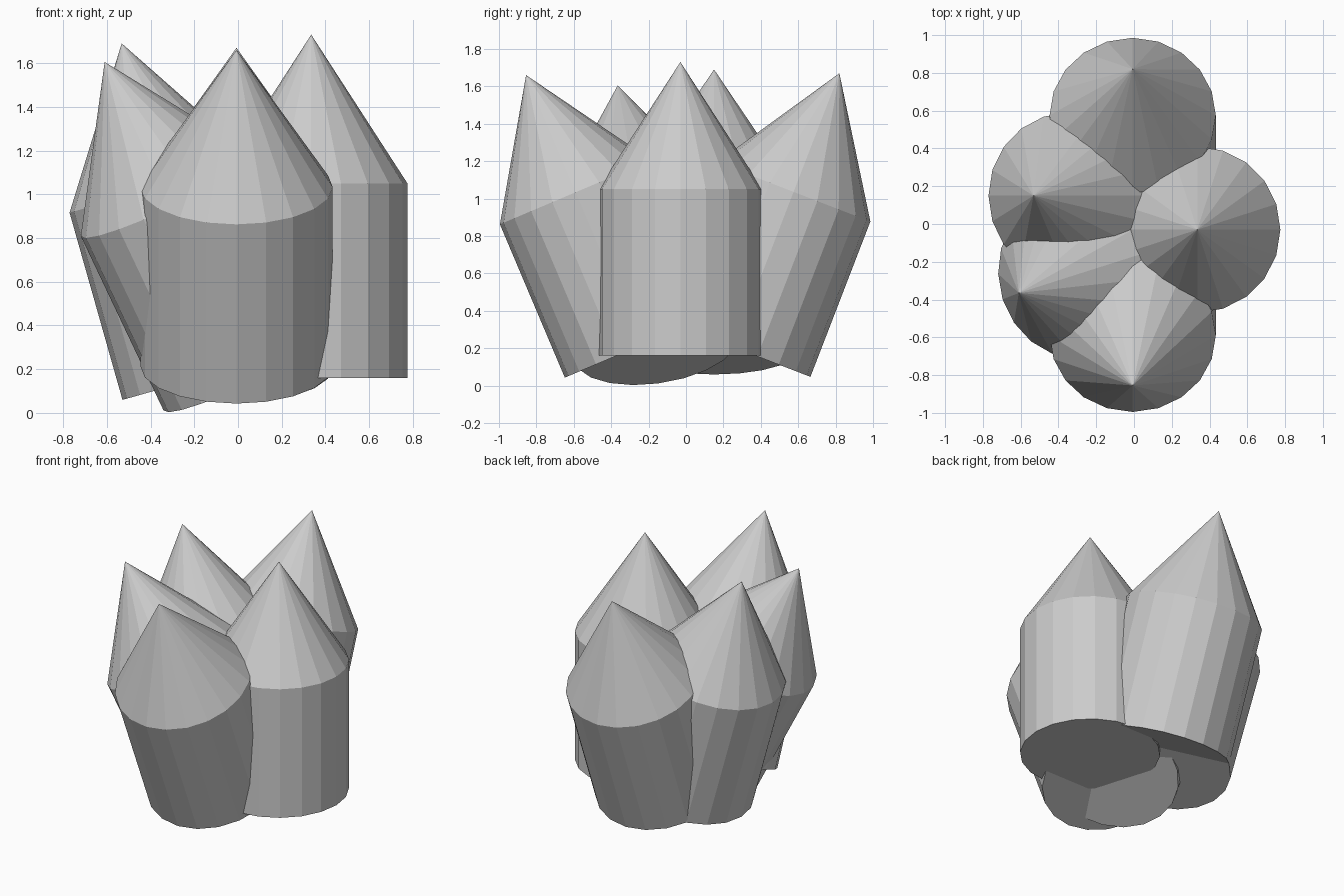
import bpy
import bmesh
import math
from mathutils import Vector

if "Cube" in bpy.data.objects:
    bpy.data.objects.remove(bpy.data.objects["Cube"])

SIDES = 20
RADIUS = 0.44
SHAFT = 0.89     # length of the straight column
LENGTH = 1.57    # column plus pointed tip


def crystal(name, tip, lean):
    """Pointed column whose tip sits at `tip`, leaning by `lean` (x, y of its unit axis)."""
    axis = Vector((lean[0], lean[1], math.sqrt(1 - lean[0] ** 2 - lean[1] ** 2)))
    bm = bmesh.new()
    angles = [2 * math.pi * i / SIDES for i in range(SIDES)]
    low, high = [[bm.verts.new((RADIUS * math.cos(a), RADIUS * math.sin(a), z)) for a in angles]
                 for z in (0, SHAFT)]
    apex = bm.verts.new((0, 0, LENGTH))
    bm.faces.new(reversed(low))
    for i in range(SIDES):
        j = (i + 1) % SIDES
        bm.faces.new((low[i], low[j], high[j], high[i]))
        bm.faces.new((high[i], high[j], apex))
    mesh = bpy.data.meshes.new(name)
    bm.to_mesh(mesh)
    bm.free()
    obj = bpy.data.objects.new(name, mesh)
    bpy.context.collection.objects.link(obj)
    obj.location = Vector(tip) - axis * LENGTH
    obj.rotation_mode = 'QUATERNION'
    obj.rotation_quaternion = Vector((0, 0, 1)).rotation_difference(axis)
    return obj


# Cluster: one upright crystal, the others fanning outwards
crystal("upright_crystal", (0.335, -0.03, 1.73), (0, 0))
crystal("front_crystal", (-0.007, -0.855, 1.66), (0, -0.39))
crystal("back_crystal", (-0.007, 0.82, 1.67), (0, 0.36))
crystal("left_back_crystal", (-0.532, 0.15, 1.69), (-0.272, 0))
crystal("left_front_crystal", (-0.61, -0.365, 1.605), (-0.425, -0.13))
